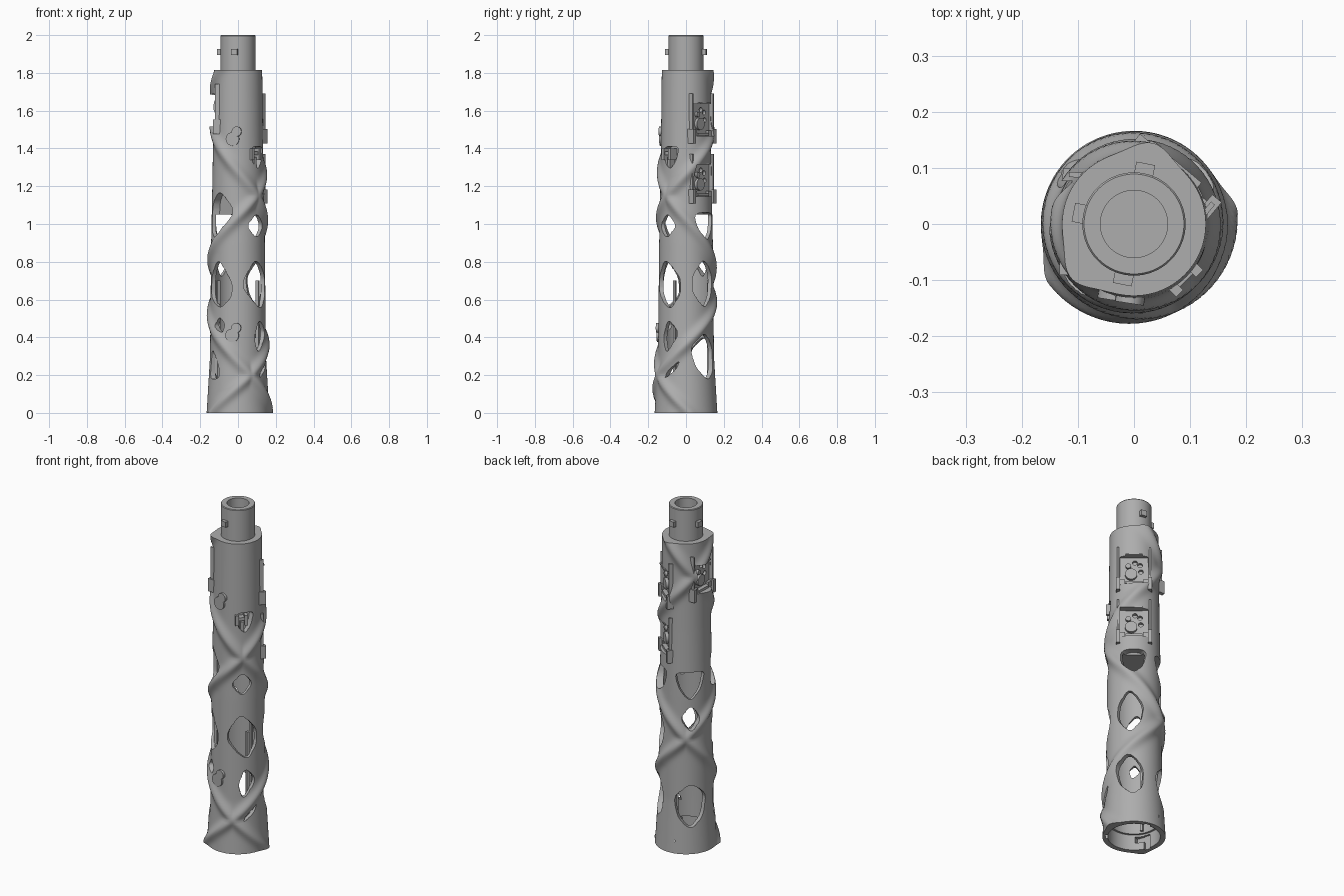
import bpy, bmesh
from math import radians, sin, cos, exp, pi
from mathutils import Matrix, Vector

if "Cube" in bpy.data.objects:
    bpy.data.objects.remove(bpy.data.objects["Cube"])

grey = bpy.data.materials.new("plain grey")
grey.use_nodes = True
grey.diffuse_color = (0.42, 0.42, 0.42, 1)
grey.node_tree.nodes["Principled BSDF"].inputs["Base Color"].default_value = (0.42, 0.42, 0.42, 1)


def finish(bm, name):
    bmesh.ops.recalc_face_normals(bm, faces=bm.faces)
    mesh = bpy.data.meshes.new(name)
    bm.to_mesh(mesh)
    bm.free()
    mesh.materials.append(grey)
    ob = bpy.data.objects.new(name, mesh)
    bpy.context.collection.objects.link(ob)
    return ob


def smooth(ob, angle=35):
    bpy.ops.object.select_all(action='DESELECT')
    ob.select_set(True)
    bpy.context.view_layer.objects.active = ob
    bpy.ops.object.shade_smooth_by_angle(angle=radians(angle))


def around(deg):
    # frame whose -y points outward; 0 is the front, 90 the +x side
    return Matrix.Rotation(radians(deg), 4, 'Z')


def box(bm, deg, x, r0, r1, z, width, height):
    m = around(deg) @ Matrix.Translation((x, -(r0 + r1) / 2, z)) @ Matrix.Diagonal((width, r1 - r0, height, 1))
    bmesh.ops.create_cube(bm, size=1, matrix=m)


def disc(bm, deg, x, r0, r1, z, radius):
    m = around(deg) @ Matrix.Translation((x, -(r0 + r1) / 2, z)) @ Matrix.Rotation(pi / 2, 4, 'X')
    bmesh.ops.create_cone(bm, cap_ends=True, segments=24, radius1=radius, radius2=radius,
                          depth=r1 - r0, matrix=m)


def skin(bm, rings, closed=False):
    loops = [[bm.verts.new(p) for p in ring] for ring in rings]
    n = len(loops[0])
    for a, b in zip(loops, loops[1:]):
        for i in range(n):
            bm.faces.new((a[i], a[(i + 1) % n], b[(i + 1) % n], b[i]))
    bm.faces.new(loops[0][::-1])
    bm.faces.new(loops[-1])


def circle(r, z, n=128):
    return [(r * sin(2 * pi * i / n), -r * cos(2 * pi * i / n), z) for i in range(n)]


# Tapered body with two opposed spiral ridges
TOP = 1.815
TAPER = ((0, .166), (.3, .148), (.9, .142), (1.3, .134), (TOP, .128))


def base_radius(z):
    for (z0, r0), (z1, r1) in zip(TAPER, TAPER[1:]):
        if z <= z1:
            return r0 + (r1 - r0) * (z - z0) / (z1 - z0)
    return TAPER[-1][1]


def body_ring(z, n=128):
    ring = []
    for i in range(n):
        deg, r = 360 * i / n, base_radius(z)
        bump = 0
        for line in (25 + 400 * (z - .2), 25 - 358 * (z - .2)):
            away = (deg - line + 180) % 360 - 180
            bump = max(bump, exp(-(radians(away) * r * .7 / .027) ** 2))
        r += .02 * bump
        ring.append((r * sin(radians(deg)), -r * cos(radians(deg)), z))
    return ring


bm = bmesh.new()
cavity = [circle(r, z) for r, z in ((.12, 1.05), (.126, .3), (.126, .09), (.138, .09), (.138, 0))]
skin(bm, cavity + [body_ring(TOP * k / 130) for k in range(131)])
body = finish(bm, "ridged_body")

# Cutters: windows given as (angle, height) outlines with rounded corners
cut = bmesh.new()


def window(*pts):
    pts = [Vector(p) for p in pts]
    for _ in range(3):
        pts = [q for a, b in zip(pts, pts[1:] + pts[:1])
               for q in (a.lerp(b, .18), a.lerp(b, .82))]
    skin(cut, [[(r * sin(radians(d)), -r * cos(radians(d)), z) for d, z in pts] for r in (.1, .25)])


window((-46, .82), (-12, .69), (-14, .61), (-40, .55), (-76, .62), (-74, .72))
window((40, .82), (78, .72), (79, .63), (55, .54), (12, .65), (12, .71))
window((45, 1.06), (70, .99), (45, .92), (18, .99))
window((-45, 1.18), (-12, 1.09), (-12, 1.04), (-52, .92), (-77, .96), (-75, 1.1))
window((130, .82), (162, .72), (155, .62), (132, .55), (103, .64), (104, .73))
window((108, 1.06), (170, 1.06), (160, .96), (138, .91), (114, .97))
window((130, .43), (160, .34), (158, .22), (138, .17), (110, .24), (98, .35))
window((50, .5), (77, .42), (46, .31), (35, .4))
window((78, .28), (70, .23), (45, .18), (50, .22))
window((-42, .51), (-28, .47), (-34, .42), (-56, .46))
window((-68, .35), (-42, .25), (-40, .18), (-72, .18))
window((188, 1.06), (262, 1.06), (250, .96), (225, .89), (200, .96))
window((225, .87), (248, .79), (225, .71), (202, .79))
window((225, .41), (262, .33), (252, .21), (225, .14), (198, .21), (188, .33))
window((30, 1.41), (75, 1.41), (66, 1.33), (52, 1.29), (36, 1.32))

# Recessed bays with small holes, and bayonet slots in the lower socket
BAYS = ((140, 1.55), (140, 1.23), (268, 1.6))
for deg, z in BAYS:
    box(cut, deg, 0, .098, .25, z, .145, .17)
    for x, dz in ((.032, .04), (.036, 0), (.005, .055)):
        disc(cut, deg, x, .08, .11, z + dz, .013)
for deg in (50, 170, 290):
    box(cut, deg, 0, .11, .149, .015, .035, .13)
    box(cut, deg, .03, .11, .149, .06, .07, .035)

cutter = finish(cut, "opening_cutter")
cutter.hide_render = True
mod = body.modifiers.new("openings", 'BOOLEAN')
mod.object, mod.solver, mod.use_self = cutter, 'EXACT', True
bpy.context.view_layer.objects.active = body
bpy.ops.object.modifier_apply(modifier=mod.name)
bpy.data.objects.remove(cutter)
smooth(body)

# Hollow plug on top
bm = bmesh.new()
skin(bm, [circle(r, z, 64) for r, z in
          ((.06, 1.83), (.06, 2), (.089, 2), (.092, 1.996), (.092, 1.8))])
smooth(finish(bm, "top_plug"))

# Locking pins round the plug
bm = bmesh.new()
for deg in (-11, 169, 259):
    box(bm, deg, 0, .085, .11, 1.91, .034, .032)
finish(bm, "locking_pins")

# Rails, brackets and catches of each bay
for n, (deg, z) in enumerate(BAYS, 1):
    bm = bmesh.new()
    for side in (-1, 1):
        box(bm, deg, side * .084, .09, .119, z + .01, .009, .26)
        box(bm, deg, side * .084, .09, .13, z - .085, .022, .075)
        box(bm, deg, side * .062, .095, .115, z - .07, .03, .03)
    box(bm, deg, 0, .095, .122, z - .075, .09, .014)
    box(bm, deg, 0, .095, .134, z + .088, .09, .008)
    disc(bm, deg, -.015, .095, .115, z - .02, .032)
    disc(bm, deg, -.03, .095, .112, z + .03, .014)
    smooth(finish(bm, f"bay_fittings_{n}"))

# Keyhole-shaped buttons on the front
for n, (z, r) in enumerate(((.41, .155), (1.45, .14)), 1):
    bm = bmesh.new()
    disc(bm, -9, -.008, r - .03, r, z, .036)
    disc(bm, -9, .014, r - .03, r + .001, z + .04, .026)
    smooth(finish(bm, f"front_button_{n}"))

# Small latch beside the upper button
bm = bmesh.new()
for x in (-.03, .02):
    box(bm, 45, x, .095, .145, 1.37, .018, .06)
box(bm, 45, -.005, .1, .137, 1.375, .06, .018)
box(bm, 45, 0, .095, .13, 1.325, .02, .06)
finish(bm, "front_latch")

# Slats inside the hollow
bm = bmesh.new()
for deg in (60, 180, 300):
    box(bm, deg, 0, .112, .128, .4, .014, .6)
finish(bm, "inner_slats")
